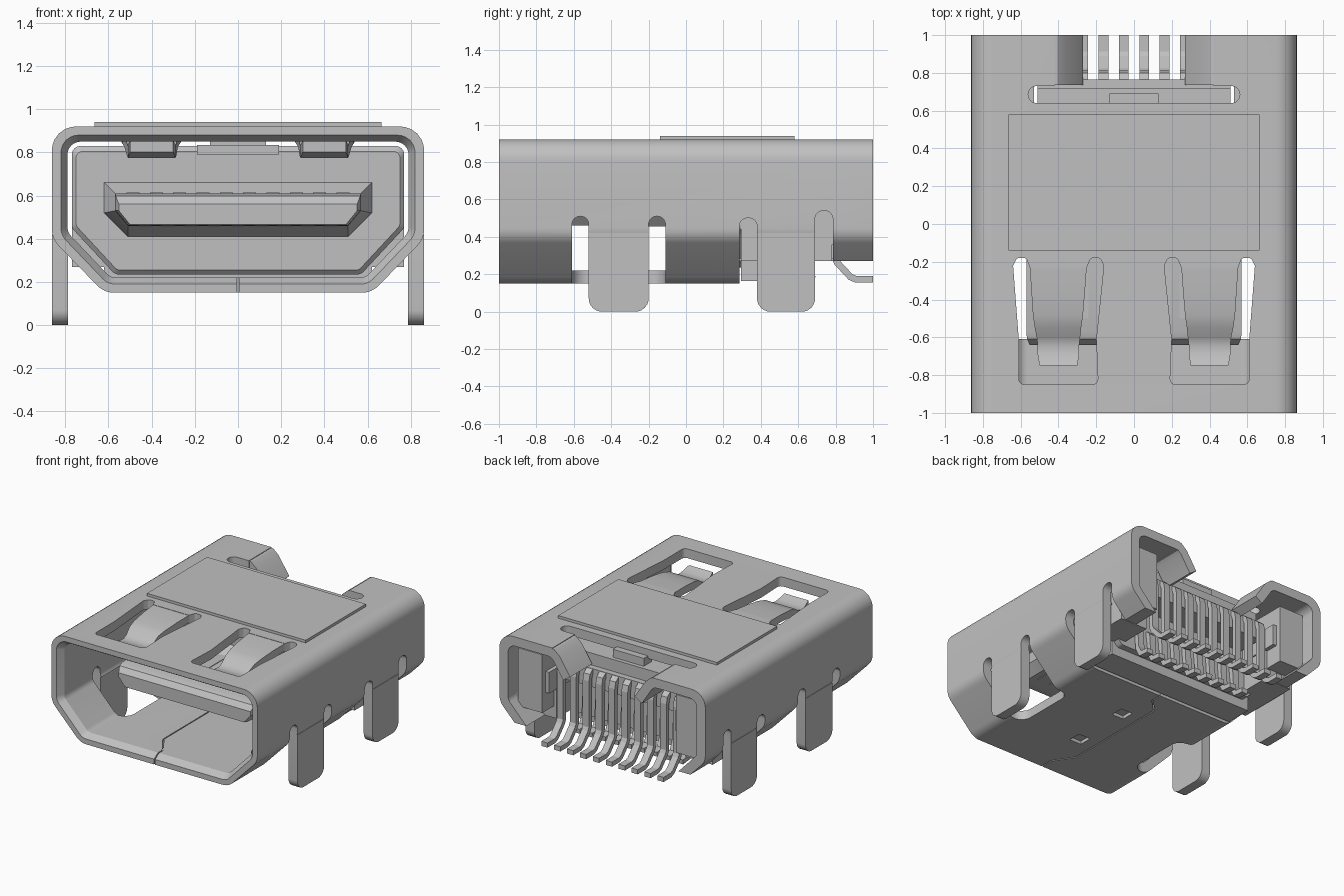
import bpy, bmesh, math
from mathutils import Vector

if "Cube" in bpy.data.objects:
    bpy.data.objects.remove(bpy.data.objects["Cube"], do_unlink=True)

metal = bpy.data.materials.new("plain grey")
metal.use_nodes = True
GREY = (0.53, 0.53, 0.53, 1)
metal.diffuse_color = GREY
metal.node_tree.nodes["Principled BSDF"].inputs["Base Color"].default_value = GREY


def loft(name, rings, closed=False):
    """Skin equal-length rings of 3D points; cap the ends unless closed."""
    bm = bmesh.new()
    vs = [[bm.verts.new(p) for p in r] for r in rings]
    n = len(vs[0])
    pairs = list(zip(vs, vs[1:])) + ([(vs[-1], vs[0])] if closed else [])
    for a, b in pairs:
        for i in range(n):
            j = (i + 1) % n
            bm.faces.new((a[i], a[j], b[j], b[i]))
    if not closed:
        bm.faces.new(vs[0])
        bm.faces.new(vs[-1])
    bmesh.ops.recalc_face_normals(bm, faces=bm.faces)
    me = bpy.data.meshes.new(name)
    bm.to_mesh(me)
    bm.free()
    me.materials.append(metal)
    ob = bpy.data.objects.new(name, me)
    bpy.context.collection.objects.link(ob)
    return ob


def place(poly, axis, t):
    if axis == 'x':
        return [(t, p[0], p[1]) for p in poly]
    if axis == 'y':
        return [(p[0], t, p[1]) for p in poly]
    return [(p[0], p[1], t) for p in poly]


def prism(name, poly, axis, a, b):
    return loft(name, [place(poly, axis, a), place(poly, axis, b)])


def rect(a0, a1, b0, b1):
    return [(a0, b0), (a1, b0), (a1, b1), (a0, b1)]


def box(name, x0, x1, y0, y1, z0, z1):
    return prism(name, rect(x0, x1, y0, y1), 'z', z0, z1)


def fillet(pts, radii, seg=6):
    """Round the corners of a polygon."""
    out, n = [], len(pts)
    for i, r in enumerate(radii):
        p = Vector(pts[i])
        u = (Vector(pts[i - 1]) - p).normalized()
        v = (Vector(pts[(i + 1) % n]) - p).normalized()
        if r == 0:
            out.append(tuple(p))
            continue
        half = u.angle(v) / 2
        c = p + (u + v).normalized() * (r / math.sin(half))
        d = r / math.tan(half)
        s, e = p + u * d - c, p + v * d - c
        for k in range(seg + 1):
            out.append(tuple(c + s.lerp(e, k / seg).normalized() * r))
    return out


def strip(path, t):
    """Outline of a bent strip of thickness t along a 2D path."""
    ps = [Vector(p) for p in path]
    left, right = [], []
    for i, p in enumerate(ps):
        a = (p - ps[i - 1]).normalized() if i else (ps[1] - p).normalized()
        b = (ps[i + 1] - p).normalized() if i < len(ps) - 1 else a
        m = (a + b).normalized()
        off = Vector((-m.y, m.x)) * (t / 2 / max(m.dot(a), 0.5))
        left.append(tuple(p + off))
        right.append(tuple(p - off))
    return left + right[::-1]


def cut(target, cutter):
    cutter.hide_render = True
    mod = target.modifiers.new("cut", 'BOOLEAN')
    mod.operation, mod.solver, mod.object = 'DIFFERENCE', 'EXACT', cutter
    bpy.context.view_layer.objects.active = target
    bpy.ops.object.modifier_apply(modifier=mod.name)
    bpy.data.objects.remove(cutter, do_unlink=True)


def hexagon(x, top, knee, xb, bottom):
    return [(x, top), (x, knee), (xb, bottom), (-xb, bottom), (-x, knee), (-x, top)]


def section(x, top, knee, xb, bottom, r):
    return fillet(hexagon(x, top, knee, xb, bottom), [r] * 6)


# Folded shell with a flared mouth
outer = section(0.862, 0.92, 0.40, 0.62, 0.15, 0.11)
inner = section(0.79, 0.85, 0.43, 0.59, 0.22, 0.06)
mouth = section(0.82, 0.88, 0.417, 0.603, 0.19, 0.08)
shell = loft("shell", [place(outer, 'y', -1), place(outer, 'y', 1), place(inner, 'y', 1),
                       place(inner, 'y', -0.95), place(mouth, 'y', -1)], closed=True)

# Openings at the rear and the stepped bottom seam
cut(shell, box("rear_bottom_cut", -1, 1, 0.285, 1.1, -0.1, 0.27))
cut(shell, box("rear_top_cut", -0.42, 0.42, 0.69, 1.1, 0.6, 1.1))
cut(shell, prism("cross_slot_cut", fillet(rect(-0.56, 0.56, 0.64, 0.73), [0.044] * 4), 'z', 0.7, 1.1))
seam = [(0, -1.1), (0, -0.9), (-0.1, -0.75), (-0.1, 0.1), (0, 0.2), (0, 0.4)]
cut(shell, prism("seam_cut", strip(seam, 0.008), 'z', 0, 0.3))
for y in (-0.54, -0.08):
    cut(shell, box("dimple_cut", -0.01, 0.09, y - 0.05, y + 0.05, 0.1, 0.175))

for s in (-1, 1):
    # Side openings around the legs
    for y0, y1, top in ((-0.61, -0.52, 0.51), (-0.2, -0.11, 0.51), (0.285, 0.38, 0.5), (0.69, 0.785, 0.54)):
        poly = fillet(rect(y0, y1, -0.1, top), [0, 0, 0.044, 0.044])
        cut(shell, prism("slot_cut", poly, 'x', s * 0.65, s * 1.1))
    cut(shell, prism("floor_cut", fillet(rect(s * 0.5, s * 1.1, -0.61, -0.11), [0.08, 0, 0, 0.08]),
                     'z', -0.1, 0.42))
    cut(shell, box("rear_leg_cut", s * 0.5, s * 1.1, 0.33, 0.74, -0.1, 0.42))
    # Window around each top spring, leaving its root
    window = [(0.19, -0.85), (0.61, -0.85), (0.61, -0.61), (0.64, -0.22), (0.62, -0.18), (0.57, -0.18),
              (0.552, -0.23), (0.25, -0.23), (0.23, -0.18), (0.18, -0.18), (0.16, -0.22), (0.2, -0.61)]
    radii = [0.03, 0.03, 0, 0.02, 0.02, 0.02, 0, 0, 0.02, 0.02, 0.02, 0]
    cut(shell, prism("window_cut", fillet([(s * x, y) for x, y in window], radii, 4), 'z', 0.7, 1.1))

for s, side in ((-1, "right"), (1, "left")):
    # Solder legs
    for y0, y1, part in ((-0.52, -0.2, "front"), (0.38, 0.69, "rear")):
        prism(f"{part}_leg_{side}", fillet(rect(y0, y1, 0, 0.421), [0.07, 0.07, 0, 0]),
              'x', s * 0.787, s * 0.862)
    # Tapered springs dipping into the mouth, with lifted tips: y, height, inner and outer x
    stations = [(-0.22, 0.89, 0.25, 0.552), (-0.36, 0.882, 0.26, 0.543), (-0.48, 0.868, 0.27, 0.535),
                (-0.55, 0.85, 0.28, 0.525), (-0.6, 0.815, 0.285, 0.515), (-0.64, 0.802, 0.29, 0.51),
                (-0.69, 0.806, 0.29, 0.51), (-0.75, 0.83, 0.3, 0.5)]
    loft(f"spring_{side}", [place(rect(s * a, s * b, z - 0.028, z + 0.028), 'y', y)
                            for y, z, a, b in stations])
    # Rear flaps sloping down beside the pins
    path = [(s * 0.46, 0.885), (s * 0.42, 0.88), (s * 0.385, 0.85), (s * 0.3, 0.72)]
    prism(f"flap_{side}", strip(path, 0.07), 'y', 0.735, 1)
    # Rear arms of the insulator
    box(f"arm_{side}", s * 0.56, s * 0.765, 0.5, 0.92, 0.36, 0.8)
    box(f"arm_foot_{side}", s * 0.54, s * 0.77, 0.295, 0.78, 0.27, 0.6)
    box(f"arm_step_{side}", s * 0.53, s * 0.6, 0.5, 0.88, 0.5, 0.66)

# Raised pick-up plate
box("top_plate", -0.665, 0.665, -0.14, 0.58, 0.915, 0.94)

# Insulator body
body = section(0.77, 0.83, 0.45, 0.57, 0.235, 0.04)
face = section(0.75, 0.805, 0.46, 0.56, 0.255, 0.03)
loft("insulator", [place(face, 'y', 0), place(body, 'y', 0.02), place(body, 'y', 0.55)])
box("insulator_roof", -0.51, 0.51, 0.5, 0.72, 0.66, 0.81)
box("insulator_ledge", -0.51, 0.51, 0.5, 0.765, 0.58, 0.72)
box("insulator_sill", -0.62, 0.62, 0.295, 0.5, 0.165, 0.3)
box("front_latch", -0.19, 0.19, -0.03, 0.05, 0.79, 0.835)
box("rear_latch", -0.13, 0.13, 0.6, 0.69, 0.78, 0.87)

# Contact tongue with a flared root and eased tip
root = hexagon(0.62, 0.66, 0.52, 0.51, 0.41)
blade = hexagon(0.57, 0.61, 0.53, 0.51, 0.46)
ease = hexagon(0.566, 0.598, 0.53, 0.508, 0.461)
tip = hexagon(0.552, 0.56, 0.53, 0.5, 0.466)
loft("tongue", [place(root, 'y', 0.02), place(root, 'y', -0.01), place(blade, 'y', -0.09),
                place(blade, 'y', -0.57), place(ease, 'y', -0.61), place(tip, 'y', -0.64)])

# Contacts and two rows of bent pins
PITCH = 0.108
upper = [(0.6, 0.7), (0.76, 0.7), (0.785, 0.68), (0.795, 0.64), (0.795, 0.29), (0.81, 0.26),
         (0.88, 0.185), (0.91, 0.172), (1.0, 0.172)]
lower = [(0.5, 0.4), (0.55, 0.4), (0.57, 0.38), (0.58, 0.24), (0.61, 0.18), (0.69, 0.172)]
for count, path, row, z in ((10, upper, "upper", 0.61), (9, lower, "lower", 0.46)):
    for i in range(count):
        x = (i - (count - 1) / 2) * PITCH
        prism(f"{row}_pin_{i + 1}", strip(path, 0.035), 'x', x - 0.026, x + 0.026)
        box(f"{row}_contact_{i + 1}", x - 0.03, x + 0.03, -0.5, -0.09, z - 0.004, z + 0.004)

# Smooth the bends and keep the sharp edges
bpy.ops.object.select_all(action='DESELECT')
smooth = ("shell", "spring", "flap", "insulator", "front_leg", "rear_leg", "tongue")
for ob in bpy.context.collection.objects:
    if ob.type == 'MESH' and ob.name.startswith(smooth):
        ob.select_set(True)
        bpy.context.view_layer.objects.active = ob
bpy.ops.object.shade_smooth_by_angle(angle=math.radians(30))
